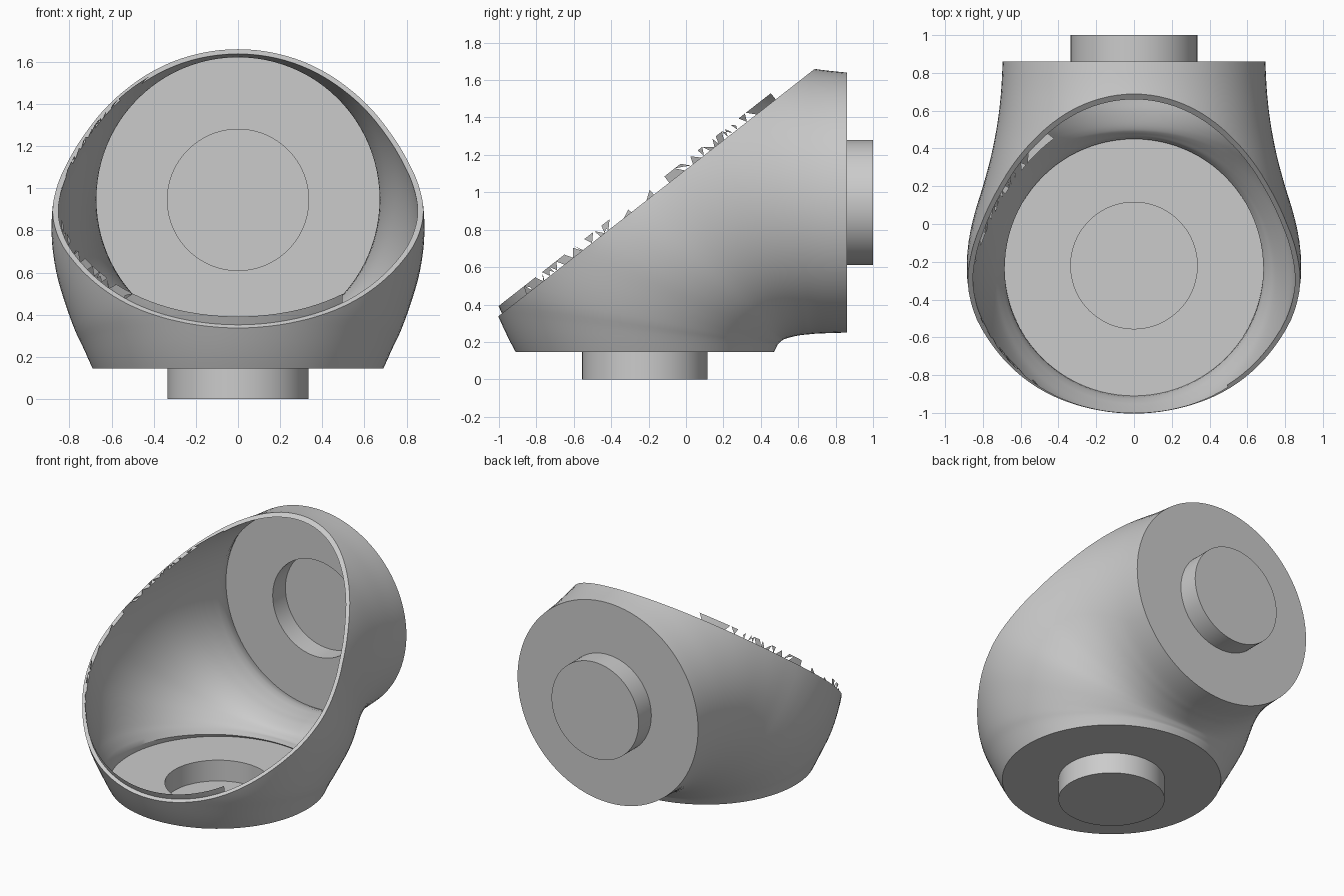
import bpy, bmesh, math, random
from mathutils import Vector

cube = bpy.data.objects.get("Cube")
if cube:
    bpy.data.objects.remove(cube)

GREY = (0.6, 0.6, 0.6, 1)
mat = bpy.data.materials.new("plain_grey")
mat.use_nodes = True
mat.diffuse_color = GREY
bsdf = mat.node_tree.nodes["Principled BSDF"]
bsdf.inputs["Base Color"].default_value = GREY
bsdf.inputs["Roughness"].default_value = 0.6

SEG, STEPS, WALL = 96, 4, 0.027
CUT_POINT = Vector((0, -1, 0.34))
CUT_NORMAL = Vector((0, -0.616, 0.788))

# Elbow sections: tilt in degrees, inner-bend point y and z, half width, half height
KEYS = [
    (0, .47, .145, .69, .69), (6, .485, .175, .738, .747), (11, .49, .185, .775, .79),
    (20, .50, .195, .825, .855), (30, .51, .205, .87, .925), (40, .52, .212, .885, .96),
    (50, .54, .22, .86, .95), (60, .57, .228, .81, .89), (70, .61, .236, .76, .81),
    (80, .65, .24, .725, .745), (88, .71, .245, .705, .71), (90, .86, .25, .695, .695)]
ROWS = (len(KEYS) - 1) * STEPS


def section(i):
    """Smoothly blended section number i."""
    k = min(i // STEPS, len(KEYS) - 2)
    t = i / STEPS - k
    a, b = KEYS[k], KEYS[k + 1]
    before, after = KEYS[max(k - 1, 0)], KEYS[min(k + 2, len(KEYS) - 1)]
    out = []
    for p, q, r, s in zip(before, a, b, after):
        # limit the slopes so the curve never overshoots
        lim = 3 * abs(r - q)
        m0 = max(-lim, min(lim, (r - p) / 2))
        m1 = max(-lim, min(lim, (s - q) / 2))
        out.append((2*t**3 - 3*t**2 + 1) * q + (t**3 - 2*t**2 + t) * m0
                   + (3*t**2 - 2*t**3) * r + (t**3 - t**2) * m1)
    return out


def add_skin(bm, wall):
    """Elbow skin, drawn in by the wall thickness except at the ends."""
    rings = []
    for i in range(ROWS + 1):
        tilt, y, z, half_w, half_h = section(i)
        phi = math.radians(tilt)
        out = Vector((0, -math.cos(phi), math.sin(phi)))
        centre = Vector((0, y, z)) + out * half_h
        inset = wall * min(1, i / 2, (ROWS - i) / 2)
        ring = []
        for j in range(SEG):
            a = 2 * math.pi * j / SEG
            # the bend is a little fuller towards its inner side
            full = 1 + 0.07 * math.sin(2 * phi) * min(0, math.sin(a)) ** 2
            side = Vector(((half_w - inset) * full * math.cos(a), 0, 0))
            ring.append(bm.verts.new(centre + side + out * (half_h - inset) * math.sin(a)))
        rings.append(ring)
    skin(bm, rings)


def skin(bm, rings):
    for low, high in zip(rings, rings[1:]):
        for j in range(SEG):
            n = (j + 1) % SEG
            bm.faces.new((low[j], low[n], high[n], high[j]))


def cut(bm, offset, outer):
    return bmesh.ops.bisect_plane(
        bm, geom=bm.verts[:] + bm.edges[:] + bm.faces[:], dist=1e-5,
        plane_co=CUT_POINT + CUT_NORMAL * offset, plane_no=CUT_NORMAL,
        clear_outer=outer, clear_inner=not outer)["geom_cut"]


def finish(bm, name):
    mesh = bpy.data.meshes.new(name)
    bm.to_mesh(mesh)
    bm.free()
    mesh.materials.append(mat)
    obj = bpy.data.objects.new(name, mesh)
    bpy.context.collection.objects.link(obj)
    bpy.ops.object.select_all(action="DESELECT")
    obj.select_set(True)
    bpy.context.view_layer.objects.active = obj
    bpy.ops.object.shade_smooth_by_angle(angle=math.radians(30))


# Elbow shell: outer and inner skins, cut open on the slope
bm = bmesh.new()
for wall in (0, WALL):
    add_skin(bm, wall)
edges = [e for e in cut(bm, 0, True) if isinstance(e, bmesh.types.BMEdge)]

# Flat rim: the band between the two cut outlines, without the opening
bmesh.ops.triangle_fill(bm, edges=edges, normal=CUT_NORMAL, use_beauty=True)
bmesh.ops.remove_doubles(bm, verts=bm.verts[:], dist=1e-5)
bmesh.ops.recalc_face_normals(bm, faces=bm.faces[:])
finish(bm, "elbow_shell")

# Ragged lip: a strip of the inner skin left standing above the rim
bm = bmesh.new()
add_skin(bm, WALL)
cut(bm, 0, False)
cut(bm, 0.042, True)
bmesh.ops.triangulate(bm, faces=bm.faces[:])
random.seed(4)
scrap = []
for f in bm.faces:
    c = f.calc_center_median()
    ragged = c.x < -0.5 and -0.85 < c.y < 0.35
    missing = 0.85 if -0.4 < c.y < -0.1 else 0.45
    if c.y > 0.46 or (c.x > 0 and (c.x > 0.49 or c.y > -0.5)) \
            or (ragged and random.random() < missing):
        scrap.append(f)
bmesh.ops.delete(bm, geom=scrap, context="FACES")
finish(bm, "ragged_lip")


# End plates: a flat ring with a round socket pushed out through it
def end_plate(name, centre, radius, depth, turned):
    bm = bmesh.new()
    loops = []
    for r, d in ((radius, 0), (0.335, 0), (0.335, depth)):
        loop = []
        for j in range(SEG):
            a = 2 * math.pi * j / SEG
            u, v = r * math.cos(a), r * math.sin(a)
            local = Vector((u, d, v)) if turned else Vector((u, -v, -d))
            loop.append(bm.verts.new(Vector(centre) + local))
        loops.append(loop)
    skin(bm, loops)
    bm.faces.new(loops[-1])
    bmesh.ops.recalc_face_normals(bm, faces=bm.faces[:])
    finish(bm, name)


end_plate("bottom_socket", (0, -0.22, 0.145), 0.69, 0.145, False)
end_plate("back_socket", (0, 0.86, 0.945), 0.695, 0.14, True)
